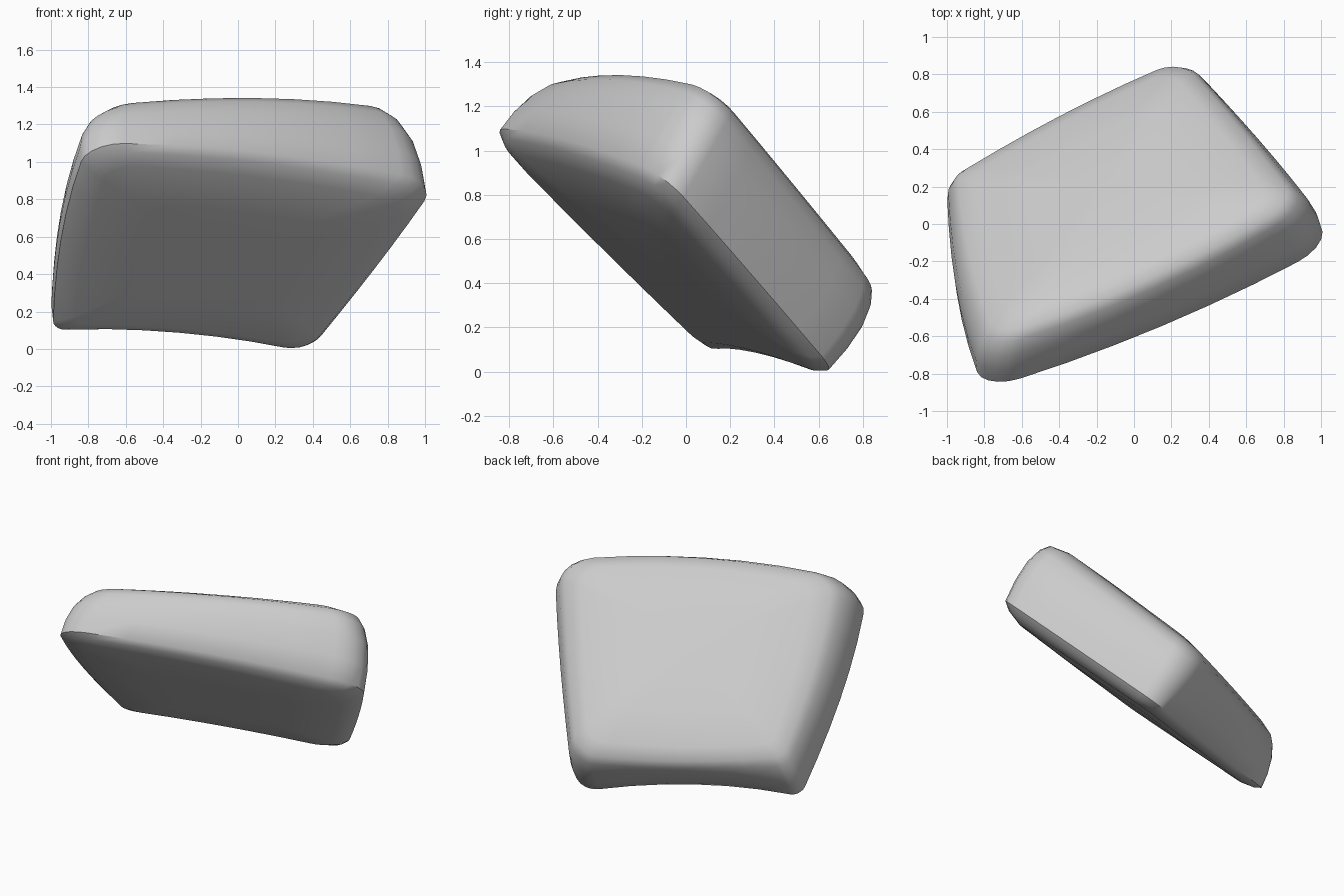
import bpy, bmesh, math
from mathutils import Vector

cube = bpy.data.objects.get("Cube")
if cube:
    bpy.data.objects.remove(cube, do_unlink=True)

# Corners of the two broad faces of the tilted slab, in matching order
LOWER = [Vector(p) for p in ((-.80, -.885, 1.10), (1.065, -.10, .89), (.37, .69, -.02), (-.99, .13, .10))]
UPPER = [Vector(p) for p in ((-.79, -.65, 1.335), (.95, .14, 1.32), (.27, .94, .33), (-1.0, .28, .40))]
RADII = (.2, .22, .2, .1)

# Cross-section: ring size and height through the thickness
PROFILE = [(.5, -.18), (.85, -.15), (.95, -.08), (1, 0), (1.01, .3), (1, .6),
           (.965, .83), (.92, .96), (.8, 1.05), (.5, 1.13)]


def blend(corners, u, v):
    a, b, c, d = corners
    return (a.lerp(b, u)).lerp(d.lerp(c, u), v)


def place(u, v, t):
    # Bow the walls outward, and the lower back edge inward
    bow_u = .06 if u < 0 else .02
    bow_v = .11 + .04 * t if v < 0 else -.1 + .18 * max(t, 0)
    u, v = u * (1 + bow_u * (1 - v * v)), v * (1 + bow_v * (1 - u * u))
    u, v = (u + 1) / 2, (v + 1) / 2
    return blend(LOWER, u, v).lerp(blend(UPPER, u, v), t)


def rounded_square(arc=5, side=6):
    arcs = []
    for k, (sx, sy) in enumerate(((-1, -1), (1, -1), (1, 1), (-1, 1))):
        r = RADII[k]
        start = math.pi + k * math.pi / 2
        arcs.append([(sx * (1 - r) + r * math.cos(start + i * math.pi / 2 / arc),
                      sy * (1 - r) + r * math.sin(start + i * math.pi / 2 / arc))
                     for i in range(arc + 1)])
    points = []
    for k in range(4):
        points += arcs[k]
        p, q = Vector(arcs[k][-1]), Vector(arcs[(k + 1) % 4][0])
        points += [tuple(p.lerp(q, i / side)) for i in range(1, side)]
    return points


# Rounded slab built from stacked rings
outline = rounded_square()
bm = bmesh.new()
rings = [[bm.verts.new(place(u * s, v * s, t)) for u, v in outline] for s, t in PROFILE]
count = len(outline)
for low, high in zip(rings, rings[1:]):
    for i in range(count):
        j = (i + 1) % count
        bm.faces.new((low[i], low[j], high[j], high[i]))
for ring, height in ((rings[0], -.19), (rings[-1], 1.15)):
    centre = bm.verts.new(place(0, 0, height))
    for i in range(count):
        bm.faces.new((ring[i], ring[(i + 1) % count], centre))
bmesh.ops.recalc_face_normals(bm, faces=bm.faces)

mesh = bpy.data.meshes.new("stone_slab")
bm.to_mesh(mesh)
bm.free()
slab = bpy.data.objects.new("stone_slab", mesh)
bpy.context.collection.objects.link(slab)

# Plain grey stone
grey = bpy.data.materials.new("stone_grey")
grey.use_nodes = True
colour = (.6, .6, .6, 1)
grey.diffuse_color = colour
grey.node_tree.nodes["Principled BSDF"].inputs["Base Color"].default_value = colour
mesh.materials.append(grey)

bpy.ops.object.select_all(action='DESELECT')
slab.select_set(True)
bpy.context.view_layer.objects.active = slab
bpy.ops.object.shade_smooth_by_angle(angle=math.radians(45))
